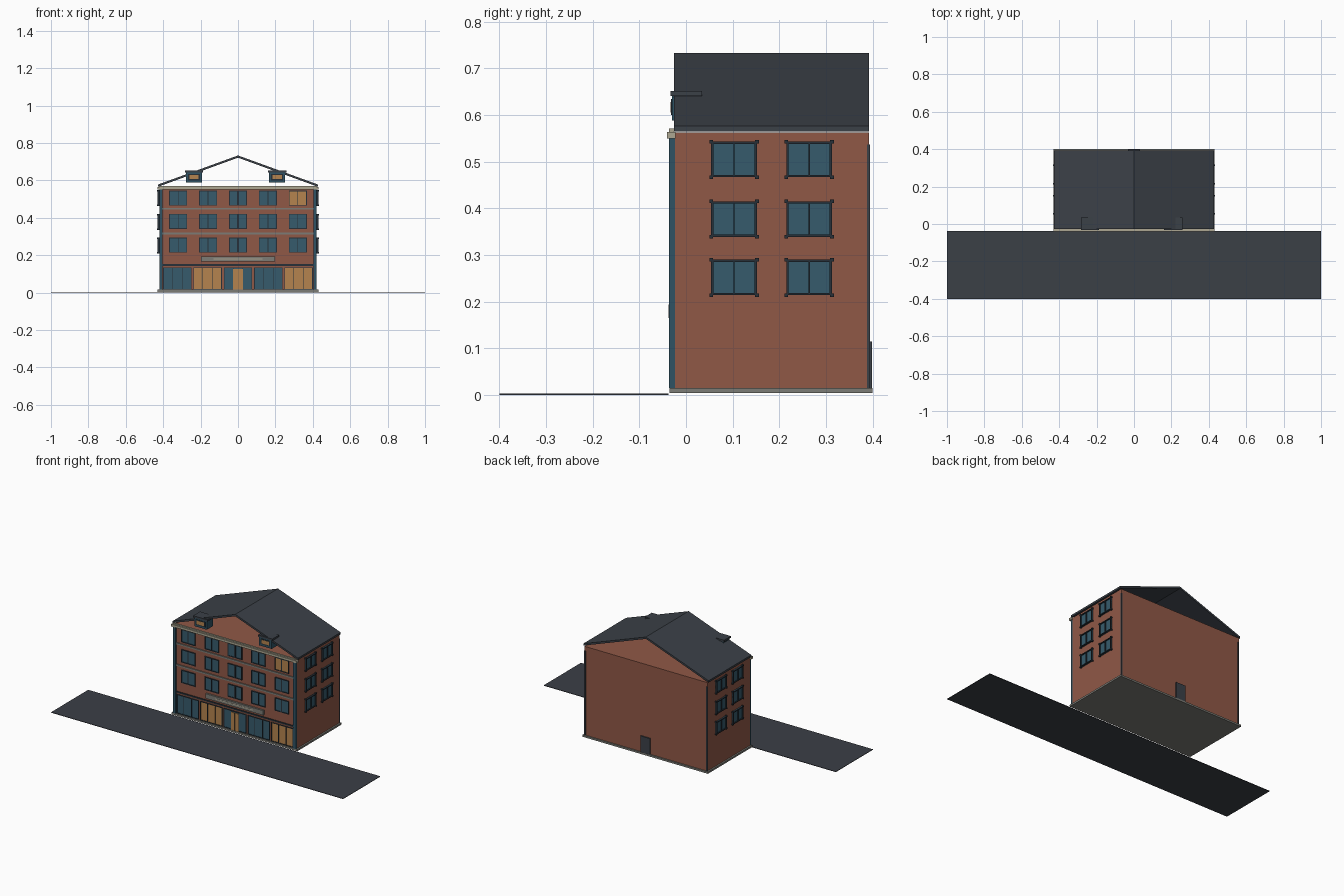
import bpy
import bmesh
from mathutils import Matrix, Vector

cube = bpy.data.objects.get("Cube")
if cube:
    bpy.data.objects.remove(cube, do_unlink=True)


def material(name, r, g, b):
    m = bpy.data.materials.new(name)
    m.use_nodes = True
    m.diffuse_color = (r, g, b, 1)
    m.node_tree.nodes["Principled BSDF"].inputs["Base Color"].default_value = (r, g, b, 1)
    return m


BRICK = material("brick", .28, .098, .062)
SLATE = material("slate", .044, .052, .064)
ASPHALT = material("asphalt", .044, .05, .062)
GLASS = material("blue glass", .037, .105, .15)
TRIM = material("teal trim", .028, .085, .125)
LIT = material("lit amber", .46, .23, .077)
STONE = material("pale stone", .42, .39, .29)
CONCRETE = material("grey concrete", .2, .2, .18)
FRAME = material("dark frame", .02, .03, .04)

HALF, FRONT, BACK, BASE, TOP = .42, -.026, .392, .004, .563


def boxes(name, mat, spans):
    """One object made of boxes given as (x0, x1, y0, y1, z0, z1)."""
    bm = bmesh.new()
    for x0, x1, y0, y1, z0, z1 in spans:
        size = Matrix.Diagonal((abs(x1 - x0), abs(y1 - y0), abs(z1 - z0), 1))
        mid = Vector((x0 + x1, y0 + y1, z0 + z1)) / 2
        bmesh.ops.create_cube(bm, size=1, matrix=Matrix.Translation(mid) @ size)
    me = bpy.data.meshes.new(name)
    bm.to_mesh(me)
    bm.free()
    me.materials.append(mat)
    ob = bpy.data.objects.new(name, me)
    bpy.context.collection.objects.link(ob)
    return ob


def on_wall(wall, u0, u1, z0, z1, depth):
    """A box standing out from the front wall, or from a side wall (+1 or -1)."""
    if wall == "front":
        return (u0, u1, FRONT - depth, FRONT + .002, z0, z1)
    return (wall * (HALF - .002), wall * (HALF + depth), u0, u1, z0, z1)


def window(name, wall, u, z, w, h, pane=GLASS, rim=.005, depth=.006, bars=(0,), bar=.003):
    """Glass plate with four rim pieces and upright bars."""
    u0, u1, z0, z1 = u - w / 2, u + w / 2, z - h / 2, z + h / 2
    boxes(name + "_glass", pane, [on_wall(wall, u0, u1, z0, z1, depth * .4)])
    rims = [(u0, u0 + rim, z0, z1), (u1 - rim, u1, z0, z1),
            (u0, u1, z0, z0 + rim), (u0, u1, z1 - rim, z1)]
    rims += [(u + b - bar / 2, u + b + bar / 2, z0, z1) for b in bars]
    boxes(name + "_frame", FRAME, [on_wall(wall, *r, depth) for r in rims])


# Street, plinth and brick body
boxes("street", ASPHALT, [(-1, 1, -.4, -.037, 0, .003)])
boxes("plinth", CONCRETE, [(-.43, .43, -.035, .4, BASE, .015)])
boxes("brick_body", BRICK, [(-HALF, HALF, FRONT, BACK, BASE + .001, TOP)])

# Open-ended gable roof: a folded strip with thickness
section = [(-.429, .565), (-.429, .577), (0, .733), (.429, .577), (.429, .565), (0, .721)]
bm = bmesh.new()
ends = [[bm.verts.new((x, y, z)) for x, z in section] for y in (FRONT, BACK)]
for i in range(6):
    j = (i + 1) % 6
    bm.faces.new((ends[0][i], ends[0][j], ends[1][j], ends[1][i]))
for ring in ends:
    bm.faces.new((ring[0], ring[1], ring[2], ring[5]))
    bm.faces.new((ring[2], ring[3], ring[4], ring[5]))
bmesh.ops.recalc_face_normals(bm, faces=bm.faces)
mesh = bpy.data.meshes.new("gable_roof")
bm.to_mesh(mesh)
bm.free()
mesh.materials.append(SLATE)
bpy.context.collection.objects.link(bpy.data.objects.new("gable_roof", mesh))

# Front cornice, storey bands and corner pilasters
boxes("cornice", STONE, [(-.43, .43, -.041, -.022, .55, .564),
                         (-.42, .42, -.036, -.026, .564, .571)])
boxes("storey_bands", CONCRETE, [on_wall("front", -.405, .405, z - .005, z + .005, .006)
                                 for z in (.315, .448)])
boxes("corner_pilasters", TRIM, [(s * .403, s * .421, -.036, FRONT + .002, .015, .55)
                                 for s in (-1, 1)])
boxes("rear_downpipes", SLATE, [(s * .412, s * .421, .388, .394, .015, .537)
                                for s in (-1, 1)])

# Upper front windows, with one lit room
for row, z in enumerate((.253, .38, .505)):
    for col in range(5):
        pane = LIT if (row, col) == (2, 4) else GLASS
        window(f"front_window_{row}_{col}", "front", (col - 2) * .16, z, .096, .08,
               pane, rim=.004, bar=.012 if col == 2 else .004)

# Side windows with small corner blocks
for side in (-1, 1):
    label = "left" if side > 0 else "right"
    for row, z in enumerate((.252, .377, .505)):
        for col, y in enumerate((.103, .264)):
            name = f"{label}_window_{row}_{col}"
            window(name, side, y, z, .098, .076, depth=.011)
            boxes(name + "_corners", FRAME,
                  [on_wall(side, y + a * .049 - .004, y + a * .049 + .004,
                           z + b * .038 - .004, z + b * .038 + .004, .012)
                   for a in (-1, 1) for b in (-1, 1)])

# Shop fronts, fascia, sign board and entrance door
for i in range(5):
    window(f"shop_window_{i}", "front", (i - 2) * .162, .075, .152, .118,
           LIT if i in (1, 4) else GLASS, rim=.004, depth=.005, bars=(-.026, .026))
boxes("shop_fascia", FRAME, [on_wall("front", -.405, .405, .143, .152, .004)])
boxes("sign_board", CONCRETE, [on_wall("front", -.198, .198, .165, .194, .011)])
boxes("sign_inset", STONE, [on_wall("front", -.13, .13, .176, .182, .012)])
boxes("entrance_door", LIT, [on_wall("front", -.026, .026, .015, .125, .007)])
boxes("door_split", FRAME, [on_wall("front", -.001, .001, .015, .125, .008)])
boxes("back_door", SLATE, [(-.032, .032, BACK - .002, .399, .015, .115)])

# Dormers
for label, x in (("right", -.235), ("left", .209)):
    boxes(label + "_dormer_body", TRIM, [(x - .043, x + .043, -.03, .03, .588, .641)])
    boxes(label + "_dormer_roof", SLATE, [(x - .049, x + .049, -.033, .034, .641, .652)])
    boxes(label + "_dormer_frame", FRAME, [(x - .032, x + .032, -.032, -.028, .6, .634)])
    boxes(label + "_dormer_pane", LIT, [(x - .025, x + .025, -.033, -.03, .606, .628)])
